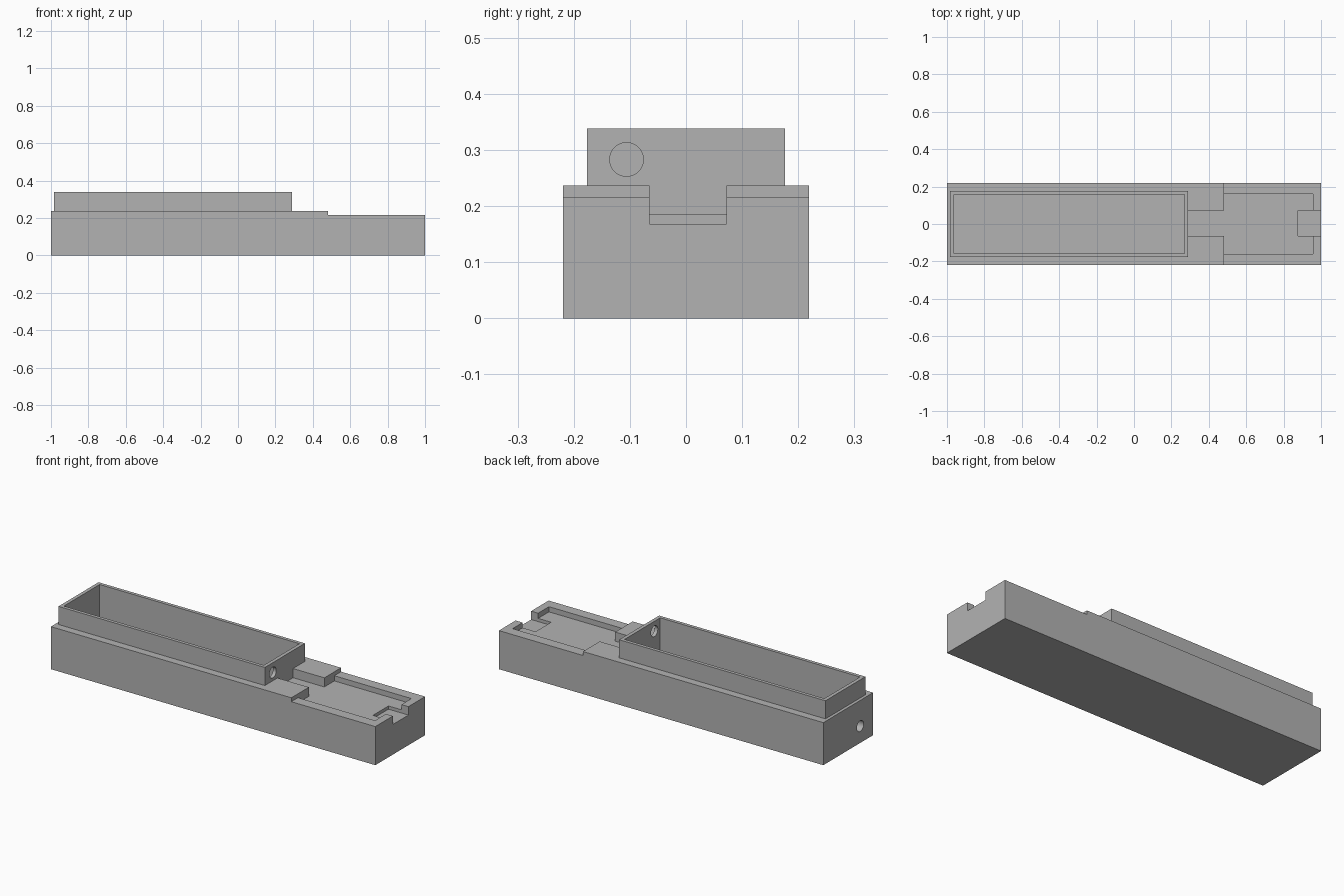
import bpy
import bmesh
from math import pi
from mathutils import Matrix

cube = bpy.data.objects.get("Cube")
if cube:
    bpy.data.objects.remove(cube, do_unlink=True)

grey = bpy.data.materials.new("plain grey")
grey.use_nodes = True
grey.diffuse_color = (0.45, 0.45, 0.45, 1)
grey.node_tree.nodes["Principled BSDF"].inputs["Base Color"].default_value = (0.45, 0.45, 0.45, 1)


def finish(name, bm):
    bmesh.ops.recalc_face_normals(bm, faces=bm.faces)
    mesh = bpy.data.meshes.new(name)
    bm.to_mesh(mesh)
    bm.free()
    mesh.materials.append(grey)
    obj = bpy.data.objects.new(name, mesh)
    bpy.context.collection.objects.link(obj)
    return obj


def box(name, x, y, z):
    bm = bmesh.new()
    bmesh.ops.create_cube(bm, size=1)
    for v in bm.verts:
        for i, (low, high) in enumerate((x, y, z)):
            v.co[i] = low if v.co[i] < 0 else high
    return finish(name, bm)


def rod_x(name, x, y, z, radius):
    bm = bmesh.new()
    turn = Matrix.Translation((x, y, z)) @ Matrix.Rotation(pi / 2, 4, "Y")
    bmesh.ops.create_cone(bm, cap_ends=True, segments=40, radius1=radius,
                          radius2=radius, depth=0.2, matrix=turn)
    return finish(name, bm)


def combine(target, helper, operation):
    helper.hide_render = True
    mod = target.modifiers.new(helper.name, "BOOLEAN")
    mod.operation = operation
    mod.solver = "EXACT"
    mod.object = helper
    bpy.context.view_layer.objects.active = target
    bpy.ops.object.modifier_apply(modifier=mod.name)
    bpy.data.objects.remove(helper, do_unlink=True)


# Main body: stepped side profile extruded across the width
HALF = 0.219
profile = [(-1, 0), (1, 0), (1, 0.215), (0.482, 0.215), (0.482, 0.237), (-1, 0.237)]
bm = bmesh.new()
side = bm.faces.new([bm.verts.new((x, -HALF, z)) for x, z in profile])
extruded = bmesh.ops.extrude_face_region(bm, geom=[side])["geom"]
bmesh.ops.translate(bm, vec=(0, 2 * HALF, 0),
                    verts=[v for v in extruded if isinstance(v, bmesh.types.BMVert)])
body = finish("case_body", bm)

# Shallow board tray, its connecting channel and the socket notch at the end
FLOOR = 0.186
SLOT = (-0.065, 0.072)
combine(body, box("tray_cutter", (0.482, 0.957), (-0.16, 0.16), (FLOOR, 0.4)), "DIFFERENCE")
combine(body, box("channel_cutter", (0.2, 0.6), SLOT, (FLOOR, 0.4)), "DIFFERENCE")
combine(body, box("notch_cutter", (0.877, 1.1), SLOT, (0.168, 0.4)), "DIFFERENCE")

# Raised rim and the deep compartment inside it
combine(body, box("raised_rim", (-0.983, 0.289), (-0.176, 0.176), (0.1, 0.338)), "UNION")
combine(body, box("compartment_cutter", (-0.963, 0.269), (-0.157, 0.157), (0.035, 0.5)), "DIFFERENCE")

# Cable holes through the inner rim wall and the far end wall
combine(body, rod_x("rim_hole_cutter", 0.28, -0.106, 0.283, 0.03), "DIFFERENCE")
combine(body, rod_x("end_hole_cutter", -0.98, -0.106, 0.094, 0.03), "DIFFERENCE")

# Smooth hole walls while keeping every box edge crisp
body.select_set(True)
bpy.context.view_layer.objects.active = body
bpy.ops.object.shade_smooth_by_angle(angle=pi / 6)
